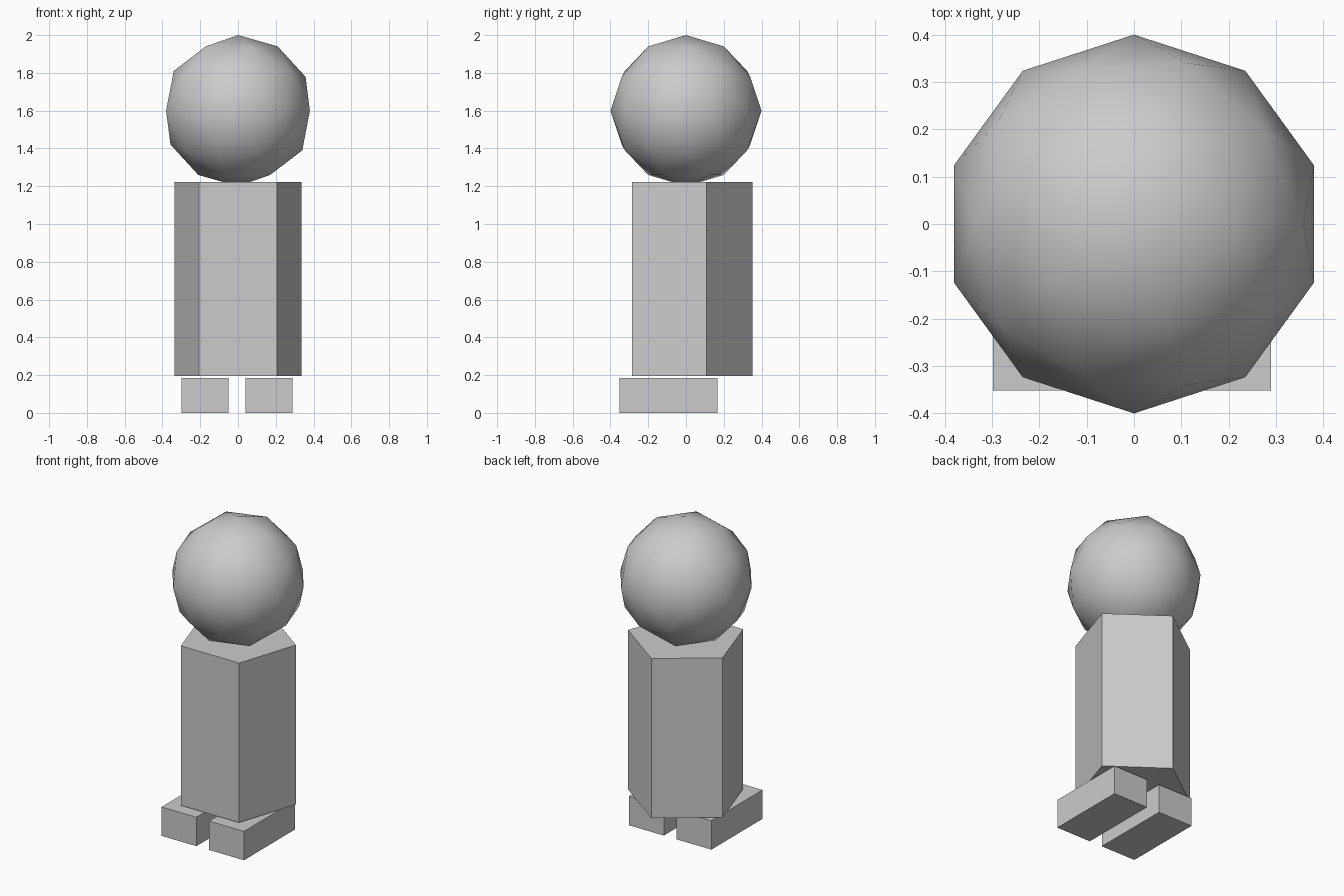
import bpy

if "Cube" in bpy.data.objects:
    bpy.data.objects.remove(bpy.data.objects["Cube"])


def box(name, lo, hi):
    """Axis-aligned box between two corners."""
    centre = [(a + b) / 2 for a, b in zip(lo, hi)]
    bpy.ops.mesh.primitive_cube_add(size=1, location=centre)
    ob = bpy.context.object
    ob.name = name
    ob.scale = [b - a for a, b in zip(lo, hi)]
    bpy.ops.object.transform_apply(location=False, rotation=False, scale=True)
    return ob


# Head: smooth-shaded low-poly ball
bpy.ops.mesh.primitive_ico_sphere_add(subdivisions=2, radius=0.4, location=(0, 0, 1.6))
bpy.context.object.name = "head"
bpy.ops.object.shade_smooth()

# Body: five-sided prism, flat side to the front
BODY_BOTTOM, BODY_TOP = 0.195, 1.222
bpy.ops.mesh.primitive_cylinder_add(
    vertices=5, radius=0.353, depth=BODY_TOP - BODY_BOTTOM,
    location=(0, 0, (BODY_TOP + BODY_BOTTOM) / 2))
bpy.context.object.name = "body"

# Feet: two blocks just below the body, reaching forward
for name, x0, x1 in (("foot_right", -0.298, -0.05), ("foot_left", 0.041, 0.289)):
    box(name, (x0, -0.352, 0), (x1, 0.167, 0.186))
